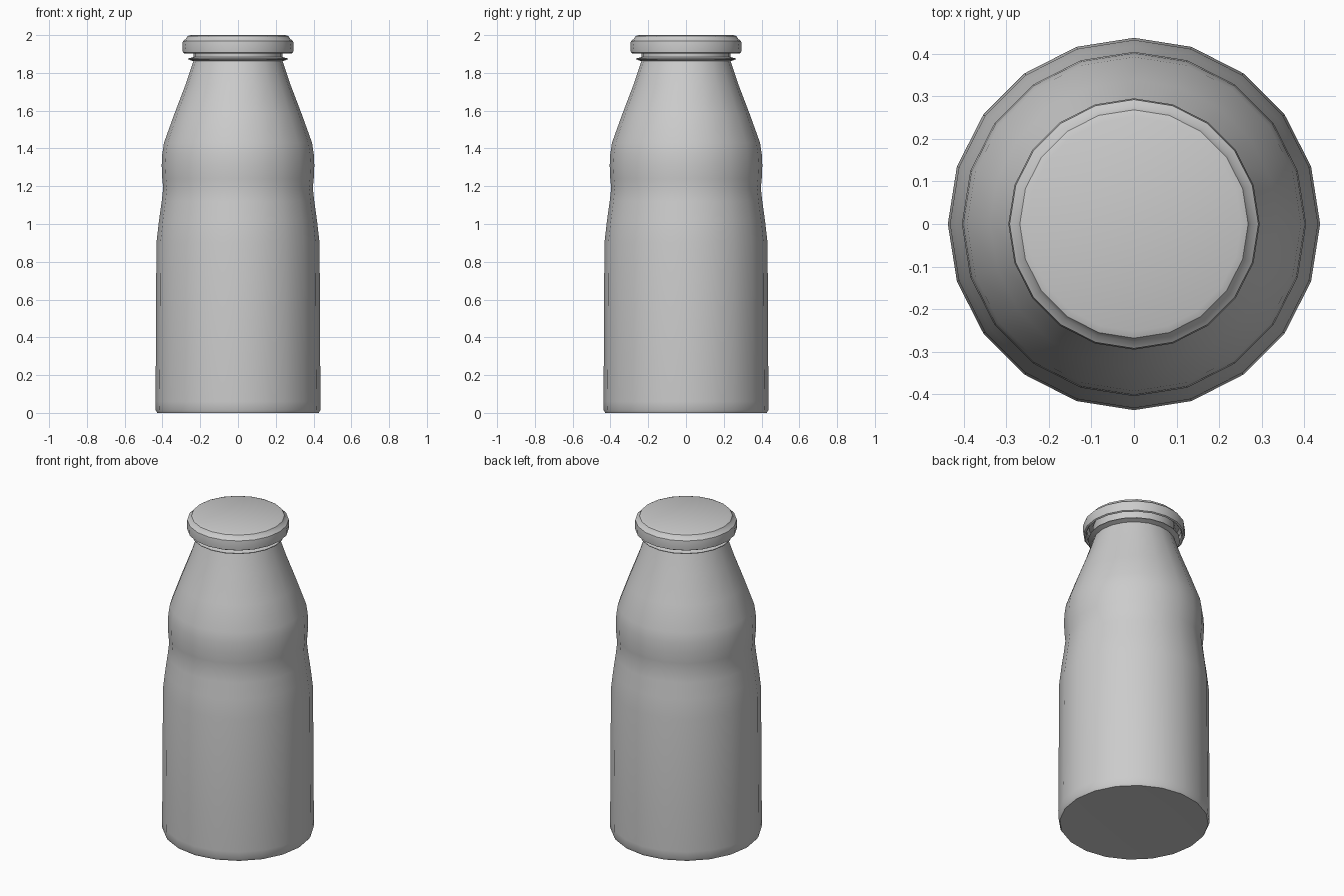
import bpy, bmesh, math

if "Cube" in bpy.data.objects:
    bpy.data.objects.remove(bpy.data.objects["Cube"])

SIDES = 20


def lathe(name, profile, angle=35):
    """Revolve an (r, z) profile around z; r = 0 closes to a single point."""
    bm = bmesh.new()
    rings = []
    for r, z in profile:
        if r == 0:
            rings.append([bm.verts.new((0, 0, z))] * SIDES)
        else:
            rings.append([bm.verts.new((r * math.cos(2 * math.pi * i / SIDES),
                                        r * math.sin(2 * math.pi * i / SIDES), z))
                          for i in range(SIDES)])
    for a, b in zip(rings, rings[1:]):
        for i in range(SIDES):
            j = (i + 1) % SIDES
            bm.faces.new(list(dict.fromkeys((a[i], a[j], b[j], b[i]))))
    bmesh.ops.recalc_face_normals(bm, faces=bm.faces)
    mesh = bpy.data.meshes.new(name)
    bm.to_mesh(mesh)
    bm.free()
    obj = bpy.data.objects.new(name, mesh)
    bpy.context.collection.objects.link(obj)
    bpy.ops.object.select_all(action='DESELECT')
    obj.select_set(True)
    bpy.context.view_layer.objects.active = obj
    bpy.ops.object.shade_smooth_by_angle(angle=math.radians(angle))
    return obj


# Bottle: base, straight body, waist, shoulder, neck flange and neck
lathe("bottle", [
    (0, 0.005), (0.26, 0.005), (0.428, 0.0), (0.436, 0.015),
    (0.437, 0.06), (0.435, 0.30), (0.432, 0.90), (0.418, 1.02),
    (0.404, 1.12), (0.396, 1.19), (0.401, 1.24), (0.404, 1.31),
    (0.401, 1.37), (0.392, 1.43), (0.338, 1.58), (0.277, 1.74),
    (0.236, 1.862), (0.265, 1.872), (0.265, 1.876), (0.236, 1.884),
    (0.236, 1.96), (0, 1.96)])

# Cap: hollow skirt with a rounded upper rim
lathe("cap", [
    (0, 1.968), (0.262, 1.968), (0.275, 1.95), (0.275, 1.912),
    (0.283, 1.903), (0.292, 1.908), (0.295, 1.94), (0.292, 1.968),
    (0.276, 1.980), (0.268, 1.994), (0.252, 2.0), (0, 2.0)])
